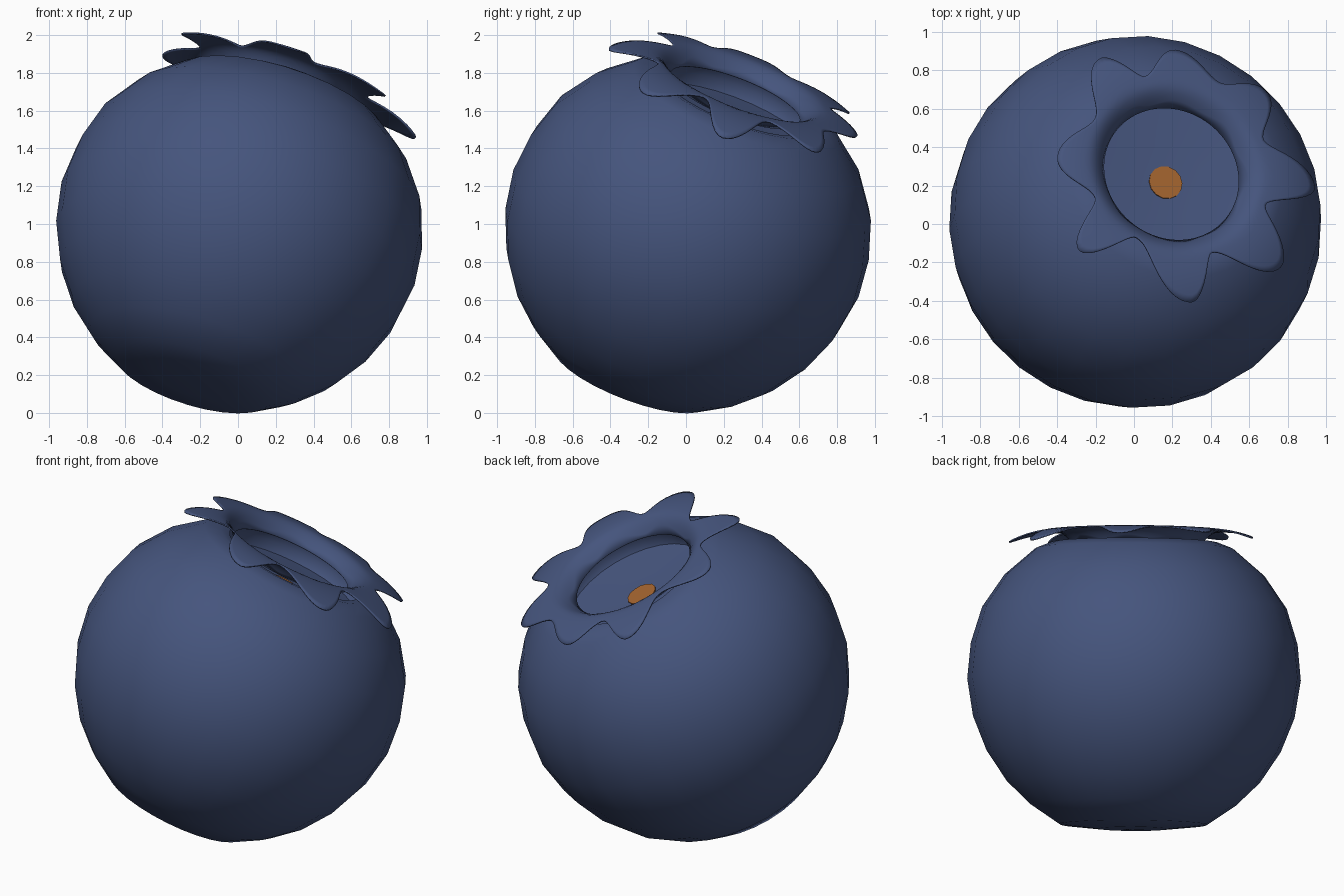
import bpy, bmesh, math
from mathutils import Vector, Matrix

if "Cube" in bpy.data.objects:
    bpy.data.objects.remove(bpy.data.objects["Cube"])

# Tilted axis shared by every part
CENTRE = Vector((0, 0, 0.95))
AXIS = Vector((0.315, 0.385, 1)).normalized()
FRAME = Matrix.Translation(CENTRE) @ Vector((0, 0, 1)).rotation_difference(AXIS).to_matrix().to_4x4()


def material(name, rgb):
    m = bpy.data.materials.new(name)
    m.diffuse_color = (*rgb, 1)
    m.use_nodes = True
    m.node_tree.nodes["Principled BSDF"].inputs["Base Color"].default_value = m.diffuse_color
    return m


BLUE = material("berry_blue", (0.060, 0.090, 0.205))
ORANGE = material("scar_orange", (0.36, 0.125, 0.028))


def rings_to_object(name, rings, mat, cap_first=False, cap_last=False, angle=50):
    """Skin a list of closed rings of local points."""
    bm = bmesh.new()
    loops = [[bm.verts.new(p) for p in ring] for ring in rings]
    for a, b in zip(loops, loops[1:]):
        n = len(a)
        for i in range(n):
            j = (i + 1) % n
            bm.faces.new((a[i], a[j], b[j], b[i]))
    for use, loop, pole in ((cap_first, loops[0], cap_first), (cap_last, loops[-1], cap_last)):
        if use is not False:
            tip = bm.verts.new((0, 0, pole))
            for i in range(len(loop)):
                pair = (loop[i], loop[(i + 1) % len(loop)])
                bm.faces.new((*(pair[::-1] if loop is loops[0] else pair), tip))
    mesh = bpy.data.meshes.new(name)
    bm.to_mesh(mesh)
    bm.free()
    mesh.materials.append(mat)
    ob = bpy.data.objects.new(name, mesh)
    bpy.context.collection.objects.link(ob)
    ob.matrix_world = FRAME
    bpy.ops.object.select_all(action='DESELECT')
    ob.select_set(True)
    bpy.context.view_layer.objects.active = ob
    bpy.ops.object.shade_smooth_by_angle(angle=math.radians(angle))
    return ob


def circle(r, z, n):
    return [(r * math.cos(math.tau * i / n), r * math.sin(math.tau * i / n), z) for i in range(n)]


# Berry body: lathe profile with a recessed dish on top
profile = [(0.20, -0.875), (0.43, -0.85), (0.60, -0.735), (0.74, -0.60), (0.86, -0.42),
           (0.94, -0.22), (0.975, 0.0), (0.955, 0.21), (0.89, 0.42), (0.76, 0.61),
           (0.58, 0.765), (0.49, 0.80), (0.43, 0.79), (0.46, 0.73), (0.44, 0.67), (0.20, 0.65)]
rings_to_object("berry_body", [circle(r, z, 28) for r, z in profile], BLUE, -0.88, 0.645)

# Scar: small plate in the middle of the dish
scar = rings_to_object("dish_scar", [circle(0.09, 0.645, 14), circle(0.09, 0.654, 14)], ORANGE,
                       0.645, 0.654)
scar.matrix_world = FRAME @ Matrix.Translation((-0.02, -0.01, 0))

# Crown outline: lobe tips alternating with notches, seen along z
outline = [(-.41, .33), (-.22, .53), (-.18, .86), (.04, .75), (.21, .90), (.43, .72),
           (.69, .69), (.66, .42), (.95, .20), (.67, .08), (.77, -.22), (.39, -.17),
           (.30, -.41), (0, -.09), (-.29, -.14), (-.22, .12)]
OFF = Vector((-0.03, -0.015))
polar = []
for x, y in outline:
    p = FRAME.inverted() @ Vector((x, y, 1.86 - 0.315 * x - 0.385 * y))
    q = p.xy - OFF
    polar.append((math.atan2(q.y, q.x) % math.tau, q.length))
polar.sort()


def edge_radius(a):
    """Smooth wave through the tips and notches."""
    n = len(polar)
    for i in range(n):
        a0, r0 = polar[i]
        a1, r1 = polar[(i + 1) % n]
        span = (a1 - a0) % math.tau
        t = (a - a0) % math.tau
        if t < span:
            return r0 + (r1 - r0) * (1 - math.cos(math.pi * t / span)) / 2
    return polar[0][1]


def crown_height(r):
    """Funnel rising to a ridge, then drooping to the lobe tips."""
    if r < 0.48:
        u = (0.48 - r) / 0.115
        return 0.875 - 0.085 * u * u
    u = (r - 0.48) / 0.24
    return 0.875 - 0.055 * u * u


STEPS, SEGS, LIP = 10, 192, 0.365
rings = []
for k in range(STEPS + 1):
    ring = []
    for i in range(SEGS):
        a = math.tau * i / SEGS
        r = LIP + (edge_radius(a) - LIP) * k / STEPS
        ring.append((OFF.x + r * math.cos(a), OFF.y + r * math.sin(a), crown_height(r)))
    rings.append(ring)
crown = rings_to_object("crown", rings[::-1], BLUE)
solid = crown.modifiers.new("thickness", 'SOLIDIFY')
solid.thickness = 0.008
solid.offset = -1
